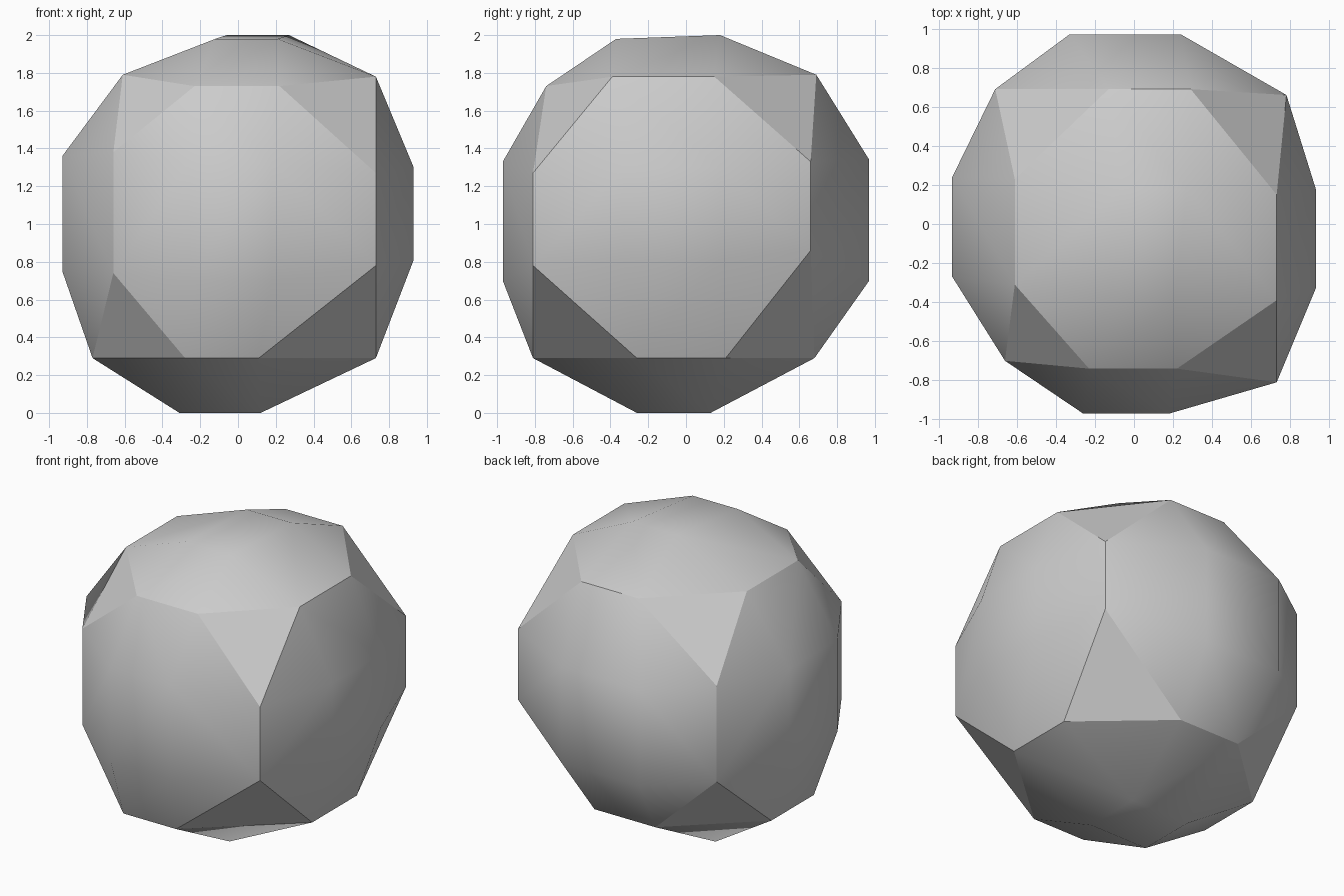
import bpy
import bmesh
from itertools import product

cube = bpy.data.objects.get("Cube")
if cube:
    bpy.data.objects.remove(cube, do_unlink=True)

# Ridges between neighbouring sides: axis, then the signs of the two other axes
# -> their two positions, then where the ridge starts and ends along its axis
RIDGES = {
    0: {(-1, -1): (-.81, .29, -.28, .11), (-1, 1): (-.74, 1.73, -.23, .22),
        (1, -1): (.68, .29, -.25, .2), (1, 1): (.69, 1.79, -.13, .29)},
    1: {(-1, -1): (-.77, .29, -.25, .2), (-1, 1): (-.61, 1.79, -.31, .23),
        (1, -1): (.73, .29, -.26, .21), (1, 1): (.73, 1.78, -.39, .15)},
    2: {(-1, -1): (-.66, -.7, .74, 1.38), (-1, 1): (-.71, .69, .72, 1.36),
        (1, -1): (.73, -.81, .78, 1.27), (1, 1): (.78, .66, .86, 1.33)},
}
# Caps of the six bulging sides: (axis, sign) -> depth and the two ranges
CAPS = {
    (0, -1): (-.93, (-.27, .24), (.75, 1.36)),
    (0, 1): (.93, (-.33, .18), (.81, 1.3)),
    (1, -1): (-.97, (-.26, .18), (.7, 1.33)),
    (1, 1): (.97, (-.33, .24), (.7, 1.34)),
    (2, -1): (0, (-.31, .12), (-.26, .13)),
    (2, 1): (2, (-.06, .27), (-.37, .18)),
}


def others(axis):
    return [i for i in range(3) if i != axis]


def flip(corner, axis):
    return tuple(-v if i == axis else v for i, v in enumerate(corner))


def ridge_point(axis, corner):
    b, c = others(axis)
    p, q, low, high = RIDGES[axis][corner[b], corner[c]]
    point = [0, 0, 0]
    point[axis] = high if corner[axis] > 0 else low
    point[b], point[c] = p, q
    return point


def cap_point(axis, corner):
    b, c = others(axis)
    depth, range_b, range_c = CAPS[axis, corner[axis]]
    point = [0, 0, 0]
    point[axis] = depth
    point[b] = range_b[corner[b] > 0]
    point[c] = range_c[corner[c] > 0]
    # The top cap leans a little towards the front
    if axis == 2 and corner[2] > 0 and corner[1] < 0:
        point[0] -= .06
        point[2] -= .02
    return point


bm = bmesh.new()
corners = list(product((-1, 1), repeat=3))
ridge = {(a, s): bm.verts.new(ridge_point(a, s)) for a in range(3) for s in corners}
cap = {(a, s): bm.verts.new(cap_point(a, s)) for a in range(3) for s in corners}
side_of = {}


def add_face(verts, side):
    side_of[bm.faces.new(verts)] = side


for s in corners:
    # Flat cut corner
    add_face([ridge[a, s] for a in range(3)], s)
    for a in range(3):
        b, c = others(a)
        side = (a, s[a])
        # Sloping corner of each bulging side
        add_face([ridge[b, s], ridge[c, s], cap[a, s]], side)
        # Sloping strip from each ridge up to the cap
        for along in (b, c):
            if s[along] < 0:
                t = flip(s, along)
                add_face([ridge[along, s], ridge[along, t], cap[a, t], cap[a, s]], side)
        # Cap
        if s[b] < 0 and s[c] < 0:
            t = flip(s, b)
            add_face([cap[a, s], cap[a, t], cap[a, flip(t, c)], cap[a, flip(s, c)]], side)

# Smooth inside each side, sharp where two sides meet
bmesh.ops.recalc_face_normals(bm, faces=bm.faces[:])
for face in bm.faces:
    face.smooth = True
for edge in bm.edges:
    first, second = edge.link_faces
    edge.smooth = side_of[first] == side_of[second]

mesh = bpy.data.meshes.new("boulder")
bm.to_mesh(mesh)
bm.free()

# Plain grey stone
stone = bpy.data.materials.new("stone grey")
stone.use_nodes = True
colour = (.6, .6, .6, 1)
stone.diffuse_color = colour
stone.node_tree.nodes["Principled BSDF"].inputs["Base Color"].default_value = colour
mesh.materials.append(stone)

boulder = bpy.data.objects.new("boulder", mesh)
bpy.context.collection.objects.link(boulder)
